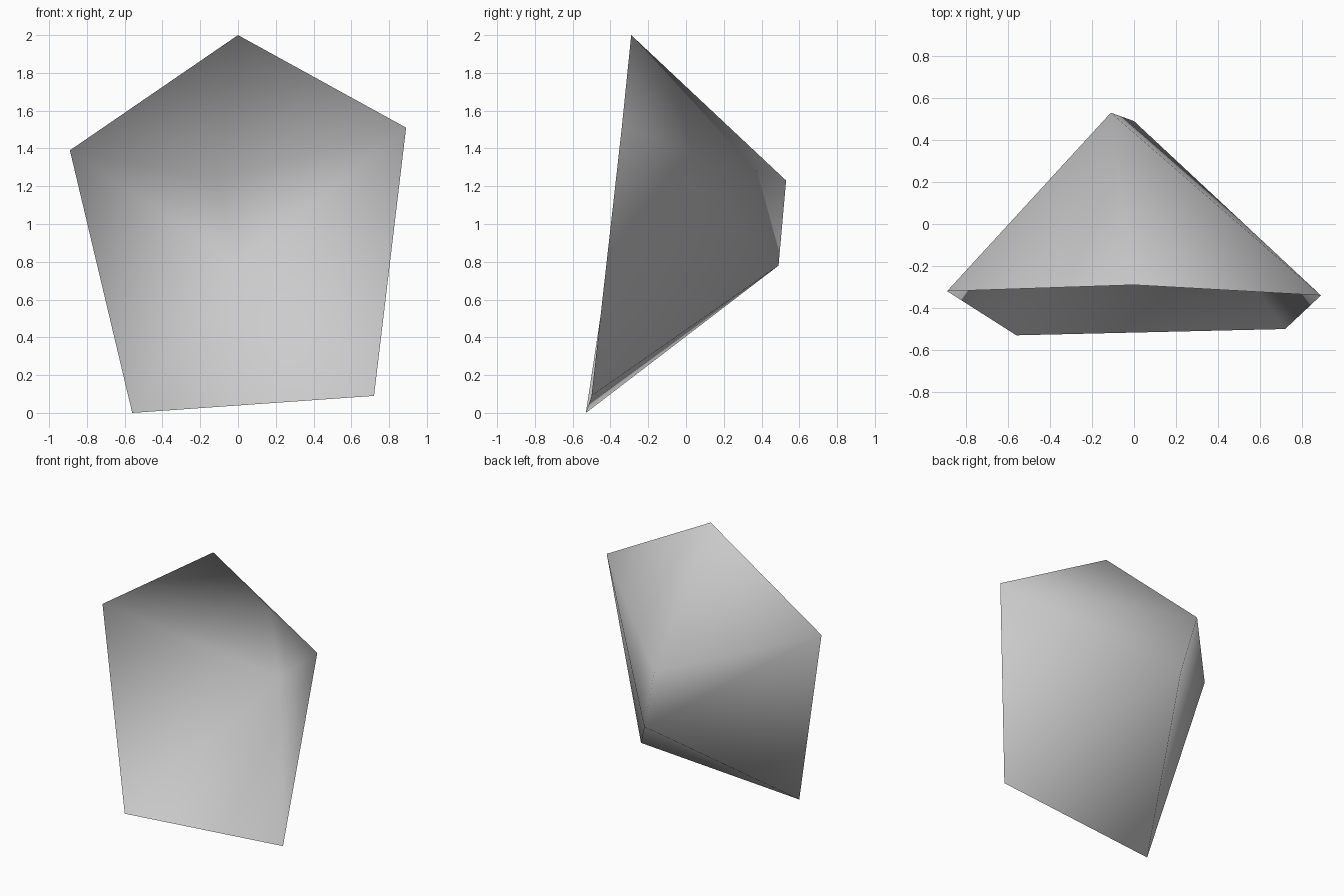
import bpy
import bmesh

if "Cube" in bpy.data.objects:
    bpy.data.objects.remove(bpy.data.objects["Cube"], do_unlink=True)

# Plain grey surface
grey = bpy.data.materials.new("light_grey")
grey.use_nodes = True
colour = (0.6, 0.6, 0.6, 1.0)
grey.diffuse_color = colour
grey.node_tree.nodes["Principled BSDF"].inputs["Base Color"].default_value = colour

# Five-cornered open rim, and the short ridge at the back
corners = {
    "top": (0.0, -0.29, 2.0),
    "right": (-0.89, -0.32, 1.39),
    "foot_right": (-0.56, -0.53, 0.0),
    "foot_left": (0.72, -0.50, 0.09),
    "left": (0.89, -0.34, 1.51),
    "ridge_high": (-0.11, 0.53, 1.23),
    "ridge_low": (0.0, 0.49, 0.78),
}

# Facets joining the rim to the ridge; the front stays open
facets = [
    ("top", "ridge_high", "right"),
    ("top", "left", "ridge_high"),
    ("left", "ridge_low", "ridge_high"),
    ("left", "foot_left", "ridge_low"),
    ("foot_left", "foot_right", "ridge_low"),
    ("foot_right", "right", "ridge_low"),
    ("right", "ridge_high", "ridge_low"),
]

bm = bmesh.new()
verts = {name: bm.verts.new(co) for name, co in corners.items()}
for names in facets:
    bm.faces.new([verts[n] for n in names])
bmesh.ops.recalc_face_normals(bm, faces=bm.faces)

# Normals point away from the open front
if sum(f.normal.y * f.calc_area() for f in bm.faces) < 0:
    bmesh.ops.reverse_faces(bm, faces=bm.faces)
for f in bm.faces:
    f.smooth = True

mesh = bpy.data.meshes.new("faceted_shell")
bm.to_mesh(mesh)
bm.free()
mesh.materials.append(grey)
shell = bpy.data.objects.new("faceted_shell", mesh)
bpy.context.collection.objects.link(shell)
